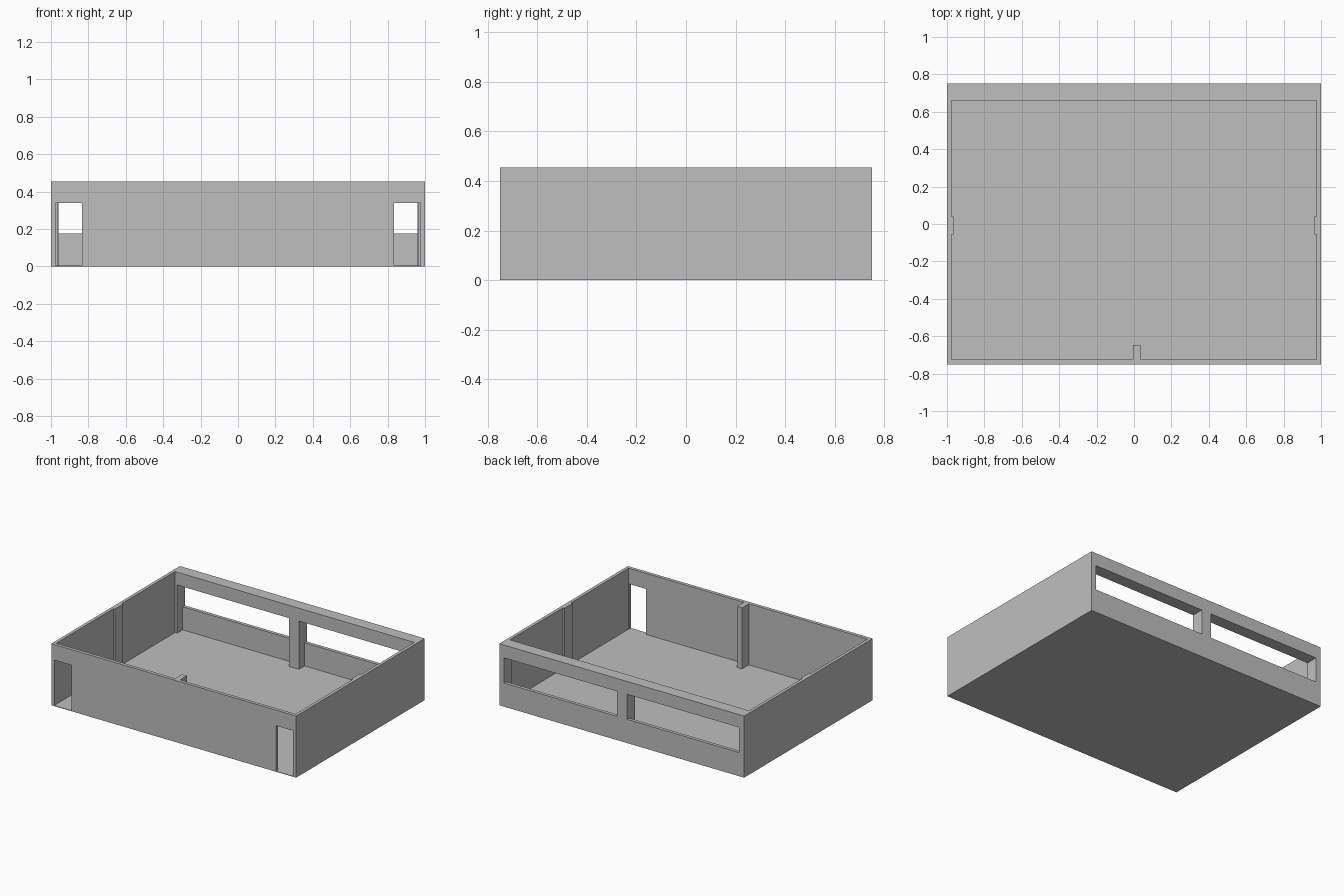
import bpy
import bmesh

if "Cube" in bpy.data.objects:
    bpy.data.objects.remove(bpy.data.objects["Cube"], do_unlink=True)

HALF_X, HALF_Y, TOP = 1.0, 0.75, 0.455
FLOOR = 0.004                 # slab thickness
IN_X = 0.977                  # inner face of the side walls
IN_FRONT, IN_BACK = -0.725, 0.66
DOOR_TOP, SILL, WINDOW_TOP = 0.34, 0.175, 0.36
BELOW = -0.1                  # cutters start under the walls

grey = bpy.data.materials.new("plain grey")
grey.use_nodes = True
colour = (0.52, 0.52, 0.52, 1)
grey.diffuse_color = colour
grey.node_tree.nodes["Principled BSDF"].inputs["Base Color"].default_value = colour


def prism(name, x0, x1, profile):
    """Extrude a closed (y, z) profile from x0 to x1."""
    bm = bmesh.new()
    face = bm.faces.new([bm.verts.new((x0, y, z)) for y, z in profile])
    made = bmesh.ops.extrude_face_region(bm, geom=[face])["geom"]
    moved = [v for v in made if isinstance(v, bmesh.types.BMVert)]
    bmesh.ops.translate(bm, verts=moved, vec=(x1 - x0, 0, 0))
    bmesh.ops.recalc_face_normals(bm, faces=bm.faces)
    mesh = bpy.data.meshes.new(name)
    bm.to_mesh(mesh)
    bm.free()
    mesh.materials.append(grey)
    obj = bpy.data.objects.new(name, mesh)
    bpy.context.collection.objects.link(obj)
    return obj


def box(name, x0, x1, y0, y1, z0, z1):
    return prism(name, x0, x1, [(y0, z0), (y1, z0), (y1, z1), (y0, z1)])


def cut(target, cutter):
    """Subtract the cutter from the target, then discard it."""
    cutter.hide_render = True
    mod = target.modifiers.new("cut", "BOOLEAN")
    mod.operation, mod.solver, mod.object = "DIFFERENCE", "EXACT", cutter
    bpy.context.view_layer.objects.active = target
    bpy.ops.object.modifier_apply(modifier=mod.name)
    bpy.data.objects.remove(cutter, do_unlink=True)


# Floor slab and open-topped walls
box("floor", -HALF_X, HALF_X, -HALF_Y, HALF_Y, 0, FLOOR)
walls = box("walls", -HALF_X, HALF_X, -HALF_Y, HALF_Y, FLOOR, TOP)
cut(walls, box("room_cutter", -IN_X, IN_X, IN_FRONT, IN_BACK, BELOW, 1))

# Doorways at both ends of the front wall
for side in (-1, 1):
    x0, x1 = sorted((side * 0.835, side * 0.975))
    cut(walls, box("door_cutter", x0, x1, -0.8, -0.7, BELOW, DOOR_TOP))

# Back windows: full-height recess inside, opening above a thin parapet
recess = [(0.6, BELOW), (0.725, BELOW), (0.725, SILL),
          (0.8, SILL), (0.8, WINDOW_TOP), (0.6, WINDOW_TOP)]
for x0, x1 in ((-0.96, -0.045), (0.037, 0.96)):
    cut(walls, prism("window_cutter", x0, x1, recess))

# Pilasters on the side walls and a pillar on the front wall
box("right_pilaster", -IN_X, -0.966, -0.055, 0.04, FLOOR, TOP)
box("left_pilaster", 0.964, IN_X, -0.055, 0.04, FLOOR, TOP)
box("front_pillar", -0.006, 0.035, IN_FRONT, -0.646, FLOOR, TOP)
